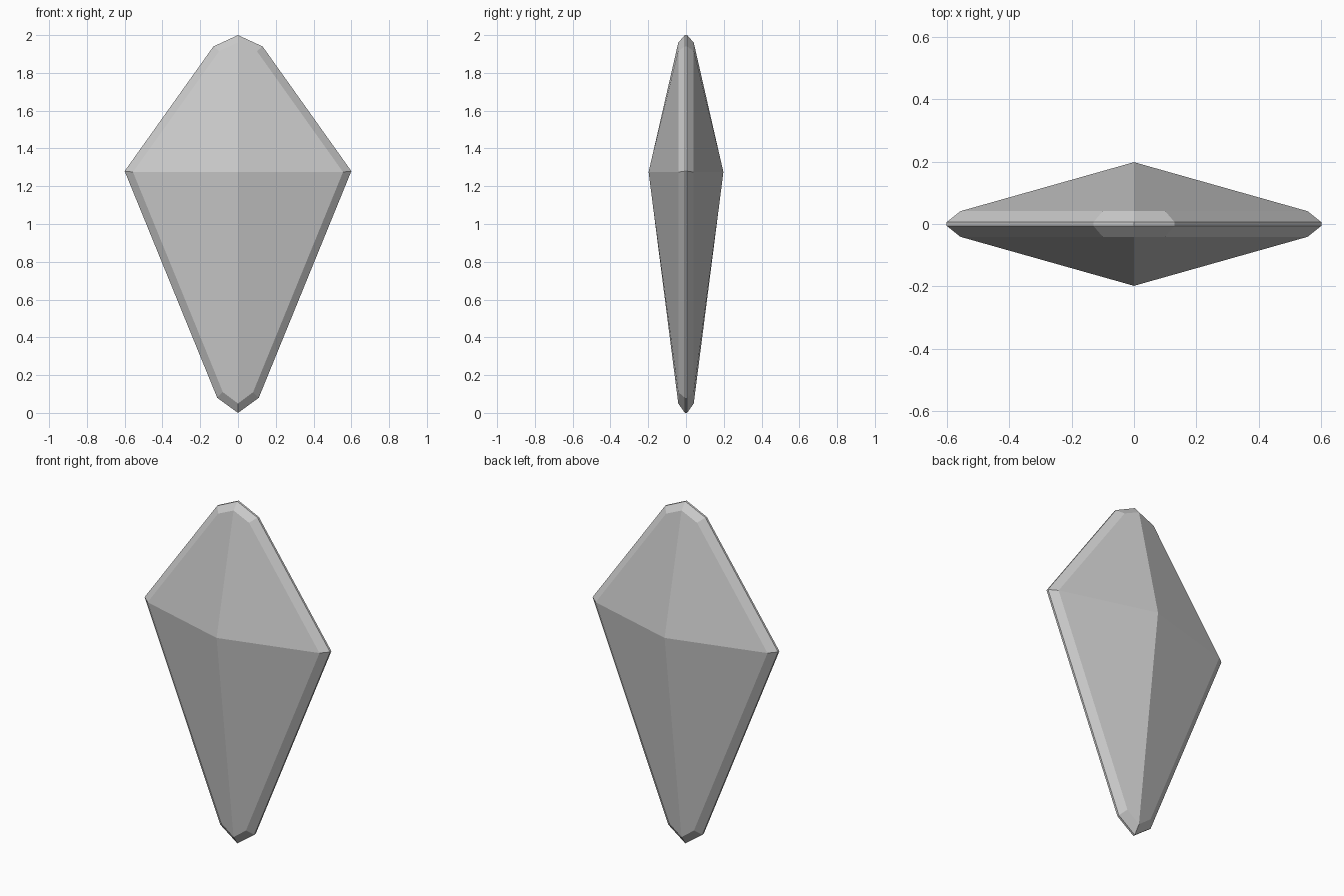
import bpy
import bmesh

cube = bpy.data.objects.get("Cube")
if cube:
    bpy.data.objects.remove(cube, do_unlink=True)

# Pale grey crystal material
grey = bpy.data.materials.new("crystal_grey")
grey.use_nodes = True
colour = (0.6, 0.6, 0.6, 1)
grey.diffuse_color = colour
grey.node_tree.nodes["Principled BSDF"].inputs["Base Color"].default_value = colour


def mirror_outline(half):
    """Close a right-hand profile (top to bottom) with its mirror image."""
    return half + [(-x, z) for x, z in reversed(half[1:-1])]


# Outer rim and inner bevel profiles as (x, z)
rim = mirror_outline([(0, 2.0), (0.13, 1.94), (0.6, 1.28), (0.11, 0.08), (0, 0)])
bevel = mirror_outline([(0, 1.96), (0.1, 1.915), (0.556, 1.275), (0.08, 0.11), (0, 0.05)])
n = len(rim)

bm = bmesh.new()


def ring(outline, y):
    return [bm.verts.new((x, y, z)) for x, z in outline]


def bridge(a, b):
    for i in range(n):
        j = (i + 1) % n
        bm.faces.new((a[i], a[j], b[j], b[i]))


# Narrow rim band
rims = {s: ring(rim, s * 0.006) for s in (-1, 1)}
bridge(rims[-1], rims[1])

# Bevel band and four large facets on each side
for s in (-1, 1):
    inner = ring(bevel, s * 0.041)
    bridge(rims[s], inner)
    peak = bm.verts.new((0, s * 0.198, 1.275))
    for i in range(0, n, 2):
        bm.faces.new((peak, inner[i], inner[i + 1], inner[(i + 2) % n]))

bmesh.ops.recalc_face_normals(bm, faces=bm.faces)
mesh = bpy.data.meshes.new("crystal")
bm.to_mesh(mesh)
bm.free()
mesh.materials.append(grey)
crystal = bpy.data.objects.new("crystal", mesh)
bpy.context.collection.objects.link(crystal)
